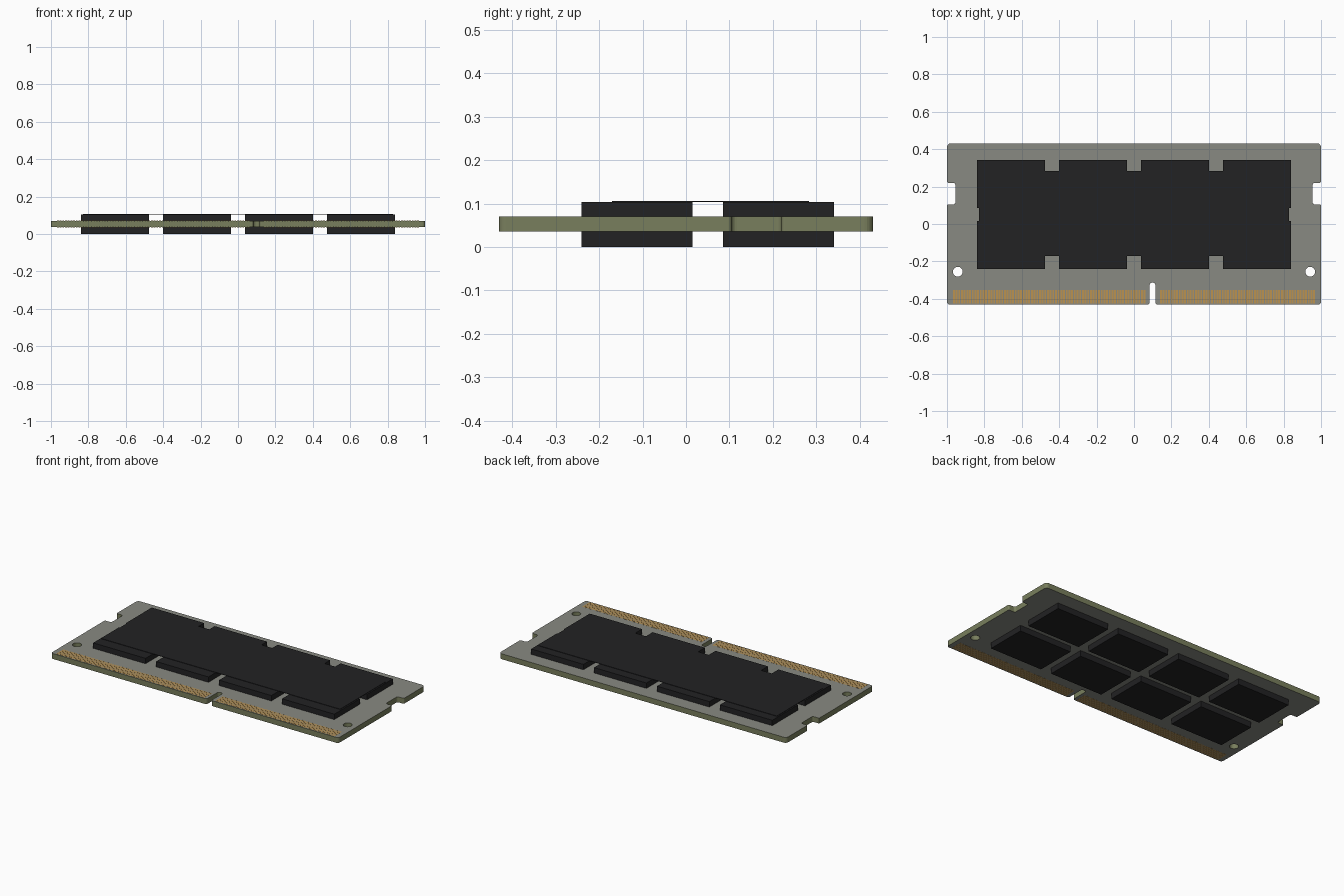
import bpy, bmesh, math
from mathutils import Vector, Matrix

if "Cube" in bpy.data.objects:
    bpy.data.objects.remove(bpy.data.objects["Cube"])


def material(name, rgb):
    m = bpy.data.materials.new(name)
    m.diffuse_color = (*rgb, 1)
    m.use_nodes = True
    m.node_tree.nodes["Principled BSDF"].inputs["Base Color"].default_value = m.diffuse_color
    return m


GREY = material("board_grey", (0.25, 0.255, 0.225))
OLIVE = material("edge_olive", (0.19, 0.21, 0.11))
GOLD = material("contact_gold", (0.50, 0.29, 0.08))
BLACK = material("chip_black", (0.016, 0.016, 0.017))
LABEL = material("label_black", (0.016, 0.016, 0.017))

Z0, Z1 = 0.036, 0.070   # board bottom and top


def add_object(name, mesh, *mats):
    for m in mats:
        mesh.materials.append(m)
    ob = bpy.data.objects.new(name, mesh)
    bpy.context.collection.objects.link(ob)
    return ob


def boxes(name, items, mat):
    """One object made of boxes given as (x0, x1, y0, y1, z0, z1)."""
    bm = bmesh.new()
    for x0, x1, y0, y1, z0, z1 in items:
        mtx = Matrix.Translation(((x0 + x1) / 2, (y0 + y1) / 2, (z0 + z1) / 2))
        mtx = mtx @ Matrix.Diagonal((x1 - x0, y1 - y0, z1 - z0, 1))
        bmesh.ops.create_cube(bm, size=1, matrix=mtx)
    mesh = bpy.data.meshes.new(name)
    bm.to_mesh(mesh)
    bm.free()
    return add_object(name, mesh, mat)


def rounded(corners, steps=5):
    """Replace each corner (x, y, radius) with a small arc."""
    out = []
    for i, (x, y, r) in enumerate(corners):
        p = Vector((x, y))
        a = (Vector(corners[i - 1][:2]) - p).normalized() * r
        b = (Vector(corners[(i + 1) % len(corners)][:2]) - p).normalized() * r
        c = p + a + b
        for k in range(steps + 1):
            t = k / steps * math.pi / 2
            out.append(c - b * math.cos(t) - a * math.sin(t))
    return out


# board outline: side notches and the key slot in the contact edge
H = 0.431
right = [(1, -H, .015), (1, .105, .008), (.955, .105, .012),
         (.955, .22, .012), (1, .22, .008), (1, H, .02)]
left = [(-x, y, r) for x, y, r in reversed(right)]
slot = [(.083, -H, .012), (.083, -.313, .0155), (.115, -.313, .0155), (.115, -H, .012)]
loops = [rounded(slot + right + left)]
for hx in (-.942, .942):   # mounting holes
    loops.append([Vector((hx + .026 * math.cos(a * math.tau / 32),
                          -.255 + .026 * math.sin(a * math.tau / 32))) for a in range(32)])

curve = bpy.data.curves.new("board_outline", 'CURVE')
curve.dimensions = '2D'
curve.fill_mode = 'BOTH'
curve.extrude = (Z1 - Z0) / 2
for pts in loops:
    s = curve.splines.new('POLY')
    s.points.add(len(pts) - 1)
    for sp, p in zip(s.points, pts):
        sp.co = (p.x, p.y, 0, 1)
    s.use_cyclic_u = True
tmp = bpy.data.objects.new("outline_helper", curve)
bpy.context.collection.objects.link(tmp)
mesh = bpy.data.meshes.new_from_object(tmp.evaluated_get(bpy.context.evaluated_depsgraph_get()))
bpy.data.objects.remove(tmp)
mesh.materials.clear()
mesh.transform(Matrix.Translation((0, 0, (Z0 + Z1) / 2)))
bm = bmesh.new()
bm.from_mesh(mesh)
bmesh.ops.remove_doubles(bm, verts=bm.verts, dist=1e-5)
bmesh.ops.recalc_face_normals(bm, faces=bm.faces)
for f in bm.faces:   # grey flats, olive cut edge
    f.smooth = False
    f.material_index = 0 if abs(f.normal.z) > 0.5 else 1
bm.to_mesh(mesh)
bm.free()
add_object("circuit_board", mesh, GREY, OLIVE)

# memory chips, two rows of four on each side
cols = [-.657, -.219, .219, .657]
rows = [-.113, .213]
for name, z0, z1 in (("top_chips", Z1, .104), ("bottom_chips", 0, Z0)):
    boxes(name, [(x - .182, x + .182, y - .128, y + .128, z0, z1)
                 for x in cols for y in rows], BLACK)

# thin label sheet across the top chips
boxes("label_sheet", [(-.83, .83, -.17, .283, .104, .1065)], LABEL)

# gold edge contacts on both sides
PITCH = 2 * 0.5 / 69.6
xs = [-.963 + i * PITCH for i in range(72)] + [.963 - i * PITCH for i in range(58)]
for name, z0, z1 in (("top_contacts", Z1 - .001, Z1 + .0006),
                     ("bottom_contacts", Z0 - .0006, Z0 + .001)):
    boxes(name, [(x - .005, x + .005, -.425, -.352, z0, z1) for x in xs], GOLD)
